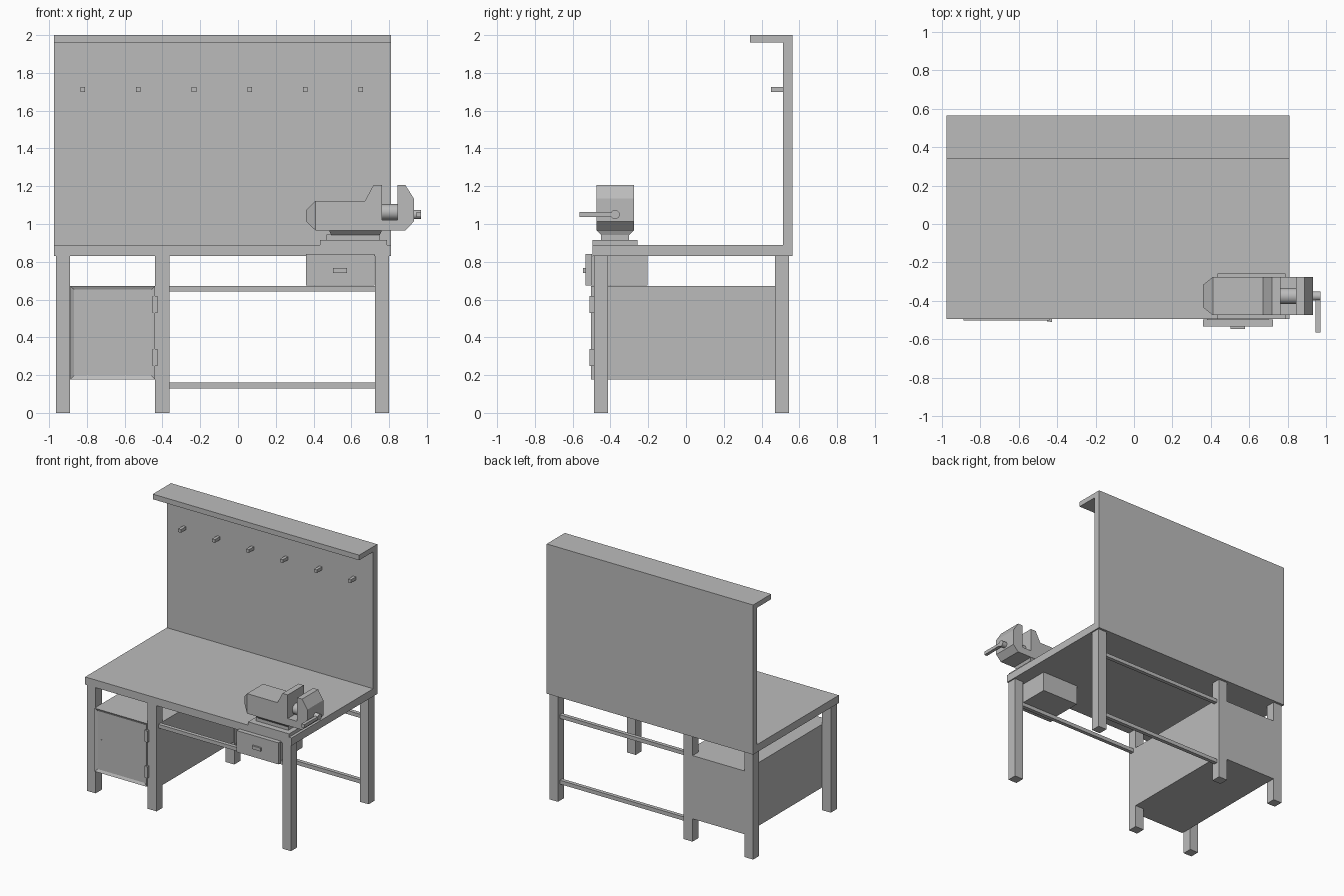
import bpy
import bmesh
from math import pi
from mathutils import Matrix, Vector

default = bpy.data.objects.get("Cube")
if default:
    bpy.data.objects.remove(default, do_unlink=True)

grey = bpy.data.materials.new("plain grey")
grey.use_nodes = True
grey.diffuse_color = (0.5, 0.5, 0.5, 1)
grey.node_tree.nodes["Principled BSDF"].inputs["Base Color"].default_value = (0.5, 0.5, 0.5, 1)


def finish(bm, name):
    bmesh.ops.recalc_face_normals(bm, faces=bm.faces)
    mesh = bpy.data.meshes.new(name)
    bm.to_mesh(mesh)
    bm.free()
    mesh.materials.append(grey)
    obj = bpy.data.objects.new(name, mesh)
    bpy.context.collection.objects.link(obj)
    return obj


def box_mesh(x, y, z):
    bm = bmesh.new()
    lo, hi = Vector((x[0], y[0], z[0])), Vector((x[1], y[1], z[1]))
    place = Matrix.Translation((lo + hi) / 2) @ Matrix.Diagonal((*(hi - lo), 1))
    bmesh.ops.create_cube(bm, size=1, matrix=place)
    return bm


def box(name, x, y, z):
    return finish(box_mesh(x, y, z), name)


def prism(name, outline, y):
    """Extrude an x-z outline between two y values."""
    bm = bmesh.new()
    face = bm.faces.new([bm.verts.new((px, y[0], pz)) for px, pz in outline])
    grown = bmesh.ops.extrude_face_region(bm, geom=[face])["geom"]
    moved = [v for v in grown if isinstance(v, bmesh.types.BMVert)]
    bmesh.ops.translate(bm, verts=moved, vec=(0, y[1] - y[0], 0))
    return finish(bm, name)


def rod_x(name, x, y, z, radius):
    bm = bmesh.new()
    place = Matrix.Translation(((x[0] + x[1]) / 2, y, z)) @ Matrix.Rotation(pi / 2, 4, "Y")
    bmesh.ops.create_cone(bm, cap_ends=True, segments=24, radius1=radius,
                          radius2=radius, depth=x[1] - x[0], matrix=place)
    obj = finish(bm, name)
    bpy.ops.object.select_all(action="DESELECT")
    obj.select_set(True)
    bpy.context.view_layer.objects.active = obj
    bpy.ops.object.shade_smooth_by_angle()
    return obj


# Worktop, back board and top shelf
WIDE = (-0.975, 0.81)
box("worktop", WIDE, (-0.495, 0.564), (0.83, 0.89))
box("back_board", WIDE, (0.513, 0.564), (0.89, 2.0))
box("top_shelf", WIDE, (0.34, 0.513), (1.96, 2.0))
for i in range(6):
    cx = -0.821 + i * 0.294
    box(f"peg_{i + 1}", (cx - 0.012, cx + 0.012), (0.45, 0.513), (1.70, 1.725))

# Legs
for side, x in (("right", (-0.963, -0.889)), ("middle", (-0.439, -0.362)), ("left", (0.725, 0.80))):
    box(f"front_{side}_leg", x, (-0.488, -0.413), (0, 0.83))
    box(f"back_{side}_leg", x, (0.471, 0.546), (0, 0.83))

# Rails between the middle and left legs
SPAN = (-0.362, 0.725)
box("front_rail", SPAN, (-0.465, -0.435), (0.643, 0.672))
box("back_upper_rail", SPAN, (0.493, 0.523), (0.643, 0.672))
box("back_lower_rail", SPAN, (0.493, 0.523), (0.13, 0.16))

# Cabinet with a recessed door panel
box("cabinet_body", (-0.889, -0.363), (-0.47, 0.545), (0.178, 0.672))
bm = box_mesh((-0.887, -0.439), (-0.503, -0.47), (0.178, 0.672))
bm.normal_update()
front = min(bm.faces, key=lambda f: f.calc_center_median().y)
bmesh.ops.inset_region(bm, faces=[front], thickness=0.028)
bmesh.ops.translate(bm, verts=front.verts, vec=(0, 0.01, 0))
finish(bm, "cabinet_door")
box("door_keyhole", (-0.842, -0.83), (-0.497, -0.493), (0.43, 0.436))
for name, z in (("upper", 0.529), ("lower", 0.249)):
    box(f"{name}_hinge_plate", (-0.452, -0.43), (-0.507, -0.485), (z, z + 0.09))
    box(f"{name}_hinge_pin", (-0.438, -0.426), (-0.511, -0.485), (z, z + 0.09))

# Drawer
box("drawer_body", (0.38, 0.70), (-0.497, -0.204), (0.674, 0.83))
box("drawer_front", (0.36, 0.722), (-0.532, -0.497), (0.674, 0.842))
box("drawer_handle", (0.503, 0.577), (-0.545, -0.532), (0.741, 0.767))

# Vise base and flared neck
VY = (-0.474, -0.276)
MID = -0.375
box("vise_base", (0.434, 0.788), (-0.495, -0.258), (0.89, 0.916))
box("vise_neck", (0.468, 0.749), (-0.449, -0.301), (0.916, 0.945))
bm = box_mesh((0.482, 0.762), VY, (0.942, 0.967))
for v in bm.verts:
    if v.co.z < 0.95:
        v.co.y = MID + (v.co.y - MID) * 0.75
        v.co.x = 0.622 + (v.co.x - 0.622) * 0.92
finish(bm, "vise_flare")

# Fixed jaw with a tapered nose
prism("vise_fixed_jaw", [(0.41, 0.966), (0.762, 0.966), (0.762, 1.206),
                         (0.717, 1.206), (0.672, 1.122), (0.41, 1.122)], VY)
bm = box_mesh((0.36, 0.41), VY, (0.966, 1.122))
for v in bm.verts:
    if v.co.x < 0.38:
        v.co.y = MID + (v.co.y - MID) * 0.6
        v.co.z = 1.044 + (v.co.z - 1.044) * 0.37
finish(bm, "vise_nose")

# Moving jaw, slide and screw
prism("vise_moving_jaw", [(0.762, 0.966), (0.886, 0.966), (0.931, 1.013), (0.931, 1.135),
                          (0.886, 1.206), (0.844, 1.206), (0.844, 1.021), (0.762, 1.021)], VY)
rod_x("vise_screw", (0.762, 0.844), MID, 1.063, 0.042)
rod_x("handle_boss", (0.931, 0.97), MID, 1.05, 0.024)

# Tapered handle
bm = box_mesh((0.944, 0.969), (-0.565, -0.385), (1.036, 1.064))
for v in bm.verts:
    if v.co.y > -0.5:
        v.co.z = 1.05 + (v.co.z - 1.05) * 0.75
finish(bm, "vise_handle")
